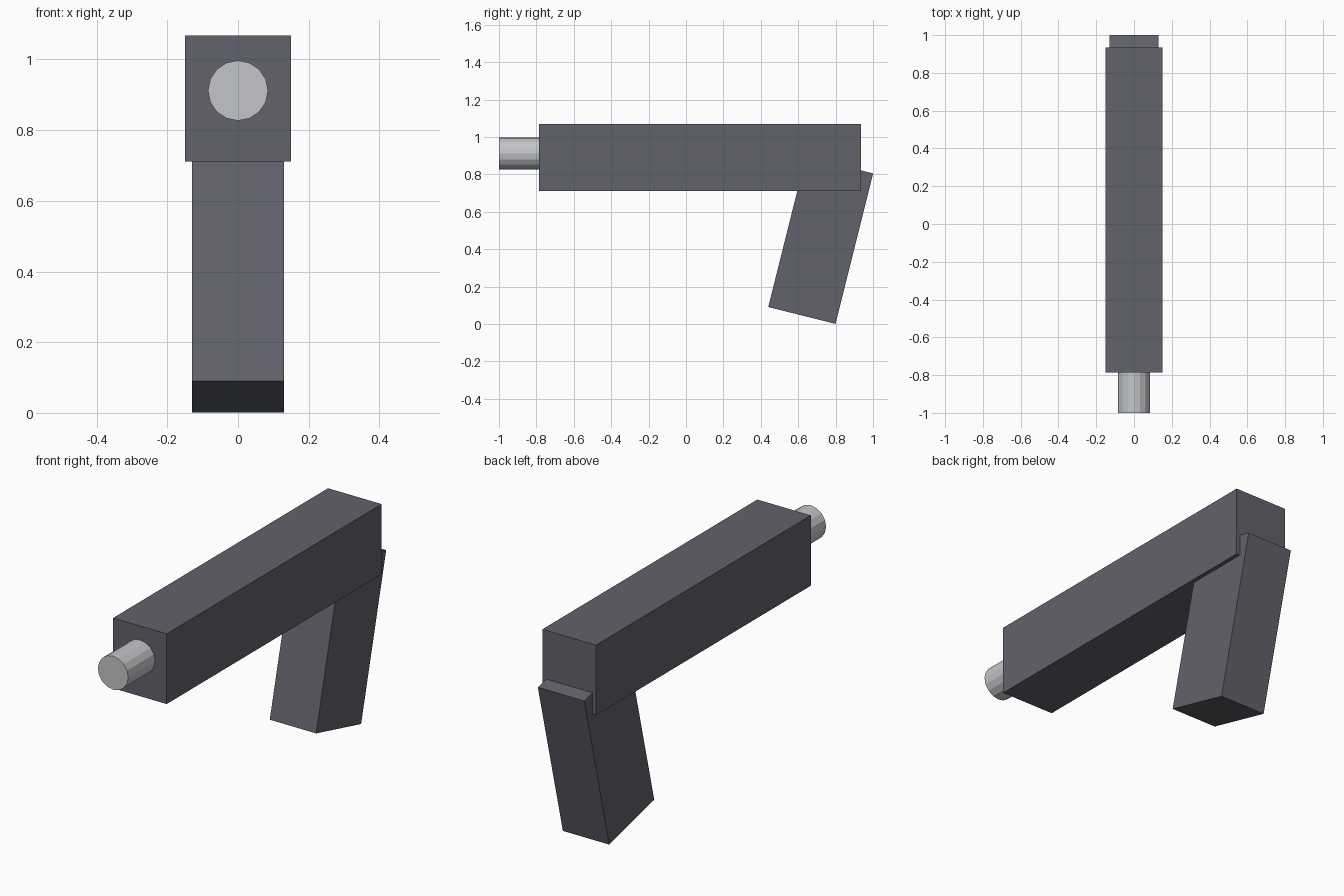
import bpy
from math import radians

default = bpy.data.objects.get("Cube")
if default:
    bpy.data.objects.remove(default, do_unlink=True)


def material(name, color):
    mat = bpy.data.materials.new(name)
    mat.use_nodes = True
    mat.diffuse_color = color
    mat.node_tree.nodes["Principled BSDF"].inputs["Base Color"].default_value = color
    return mat


def finish(name, mat):
    obj = bpy.context.object
    obj.name = name
    obj.data.materials.append(mat)
    return obj


def box(name, center, size, mat, tilt=0):
    bpy.ops.mesh.primitive_cube_add(size=1, location=center, rotation=(radians(tilt), 0, 0))
    obj = finish(name, mat)
    obj.scale = size
    return obj


dark_grey = material("dark grey", (0.12, 0.122, 0.15, 1))
light_grey = material("light grey", (0.55, 0.56, 0.58, 1))

# Long rectangular body and the raked grip under its rear end
box("body", (0, 0.075, 0.89), (0.30, 1.72, 0.356), dark_grey)
box("grip", (0, 0.72, 0.4475), (0.26, 0.371, 0.829), dark_grey, tilt=-14)

# Faceted barrel, reaching a little way into the body
bpy.ops.mesh.primitive_cylinder_add(vertices=16, radius=0.085, depth=0.27,
                                    location=(0, -0.865, 0.912),
                                    rotation=(radians(90), 0, 0))
finish("barrel", light_grey)
